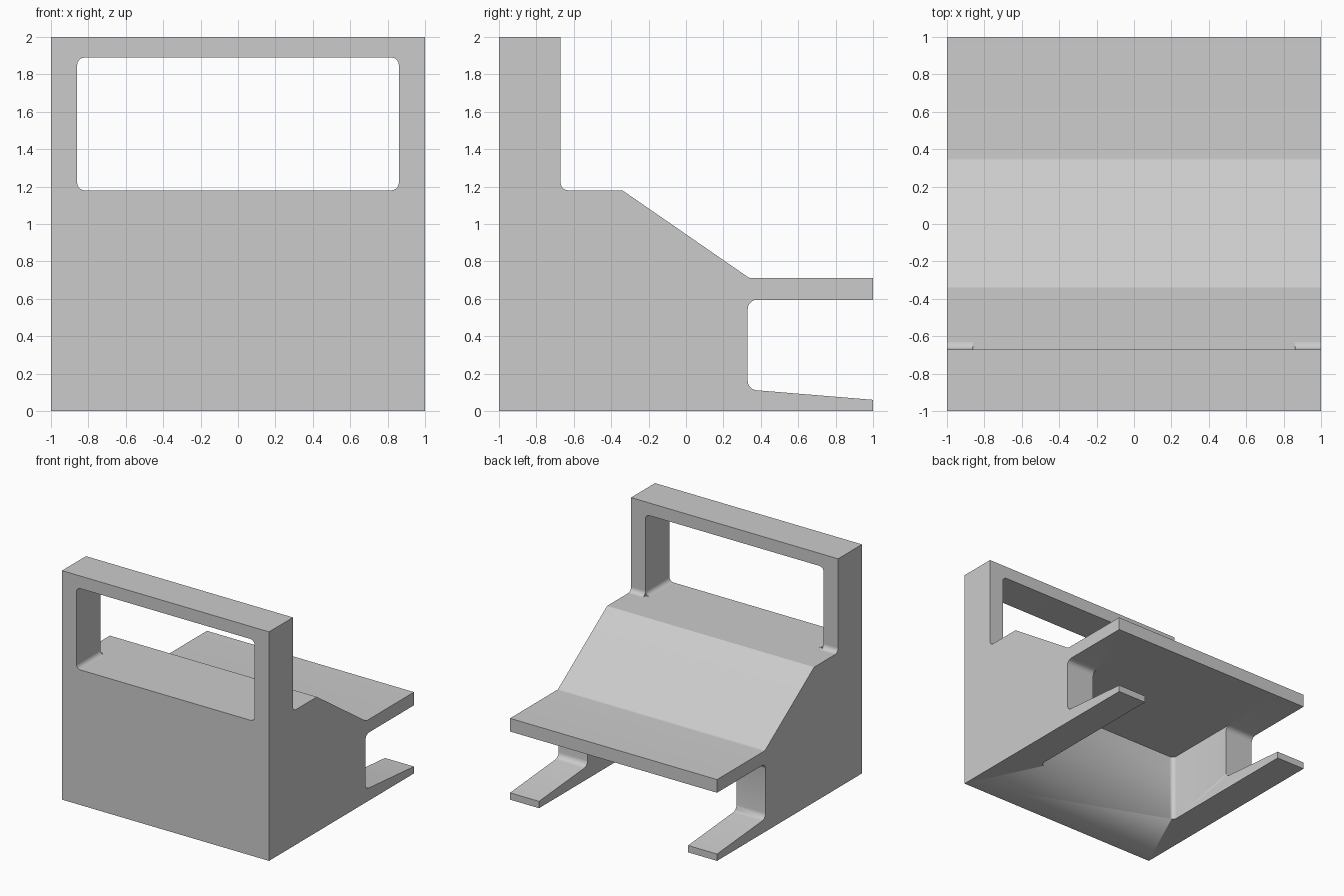
import bpy, math
from mathutils import Vector

if "Cube" in bpy.data.objects:
    bpy.data.objects.remove(bpy.data.objects["Cube"])


def fillet(points, segments=5):
    """Outline points (u, v, radius) -> 2D outline with rounded corners."""
    out = []
    n = len(points)
    for i, (u, v, r) in enumerate(points):
        p = Vector((u, v))
        if r == 0:
            out.append(p)
            continue
        a = (Vector(points[i - 1][:2]) - p).normalized()
        b = (Vector(points[(i + 1) % n][:2]) - p).normalized()
        half = a.angle(b) / 2
        d = r / math.tan(half)
        c = p + (a + b).normalized() * (r / math.sin(half))
        start, end = p + a * d - c, p + b * d - c
        for k in range(segments + 1):
            out.append(c + start.slerp(end, k / segments).normalized() * r)
    return out


def prism(name, outline, axis, lo, hi):
    """Extrude a 2D outline between lo and hi along the given axis."""
    place = {"x": lambda p, t: (t, p[0], p[1]),
             "y": lambda p, t: (p[0], t, p[1]),
             "z": lambda p, t: (p[0], p[1], t)}[axis]
    n = len(outline)
    verts = [place(p, t) for t in (lo, hi) for p in outline]
    faces = [tuple(range(n)), tuple(range(2 * n - 1, n - 1, -1))]
    faces += [(i, i + n, (i + 1) % n + n, (i + 1) % n) for i in range(n)]
    mesh = bpy.data.meshes.new(name)
    mesh.from_pydata(verts, [], faces)
    obj = bpy.data.objects.new(name, mesh)
    bpy.context.collection.objects.link(obj)
    bpy.ops.object.select_all(action="DESELECT")
    obj.select_set(True)
    bpy.context.view_layer.objects.active = obj
    bpy.ops.object.mode_set(mode="EDIT")
    bpy.ops.mesh.select_all(action="SELECT")
    bpy.ops.mesh.normals_make_consistent(inside=False)
    bpy.ops.object.mode_set(mode="OBJECT")
    bpy.ops.object.shade_smooth_by_angle(angle=math.radians(25))
    return obj


# Body: base block, sloped deck, rear shelf and feet in one side profile
body = prism("body", fillet([
    (-1, 0, 0), (-1, 1.18, 0), (-0.34, 1.18, 0), (0.34, 0.71, 0.04),
    (1, 0.71, 0), (1, 0.595, 0), (0.33, 0.595, 0.05), (0.33, 0.115, 0.05),
    (1, 0.06, 0), (1, 0, 0)]), "x", -1, 1)

# Recess between the feet, under the shelf
recess = prism("recess_cutter", fillet([
    (-0.72, -0.35, 0.04), (0.72, -0.35, 0.04), (0.72, 1.2, 0), (-0.72, 1.2, 0)]),
    "z", -0.2, 0.595)
recess.hide_render = True
recess.hide_viewport = True
cut = body.modifiers.new("recess", "BOOLEAN")
cut.operation = "DIFFERENCE"
cut.solver = "EXACT"
cut.object = recess

# Window frame standing on the front of the body
prism("window_frame", fillet([
    (-1, 1.18, 0), (-1, 2, 0), (1, 2, 0), (1, 1.18, 0),
    (0.80, 1.18, 0), (0.86, 1.18, 0.04), (0.86, 1.89, 0.04),
    (-0.86, 1.89, 0.04), (-0.86, 1.18, 0.04), (-0.80, 1.18, 0)][:4] + [
    (0.815, 1.18, 0), (0.86, 1.18, 0.04), (0.86, 1.89, 0.04),
    (-0.86, 1.89, 0.04), (-0.86, 1.18, 0.04), (-0.815, 1.18, 0)]),
    "y", -1, -0.67)

# Small rounded fillets where the posts meet the deck
for side, label in ((-1, "left"), (1, "right")):
    prism("post_fillet_" + label, fillet([
        (-0.67, 1.18, 0.04), (-0.67, 1.225, 0), (-0.68, 1.225, 0),
        (-0.68, 1.17, 0), (-0.625, 1.17, 0), (-0.625, 1.18, 0)]),
        "x", *sorted((side * 0.86, side * 1.0)))
